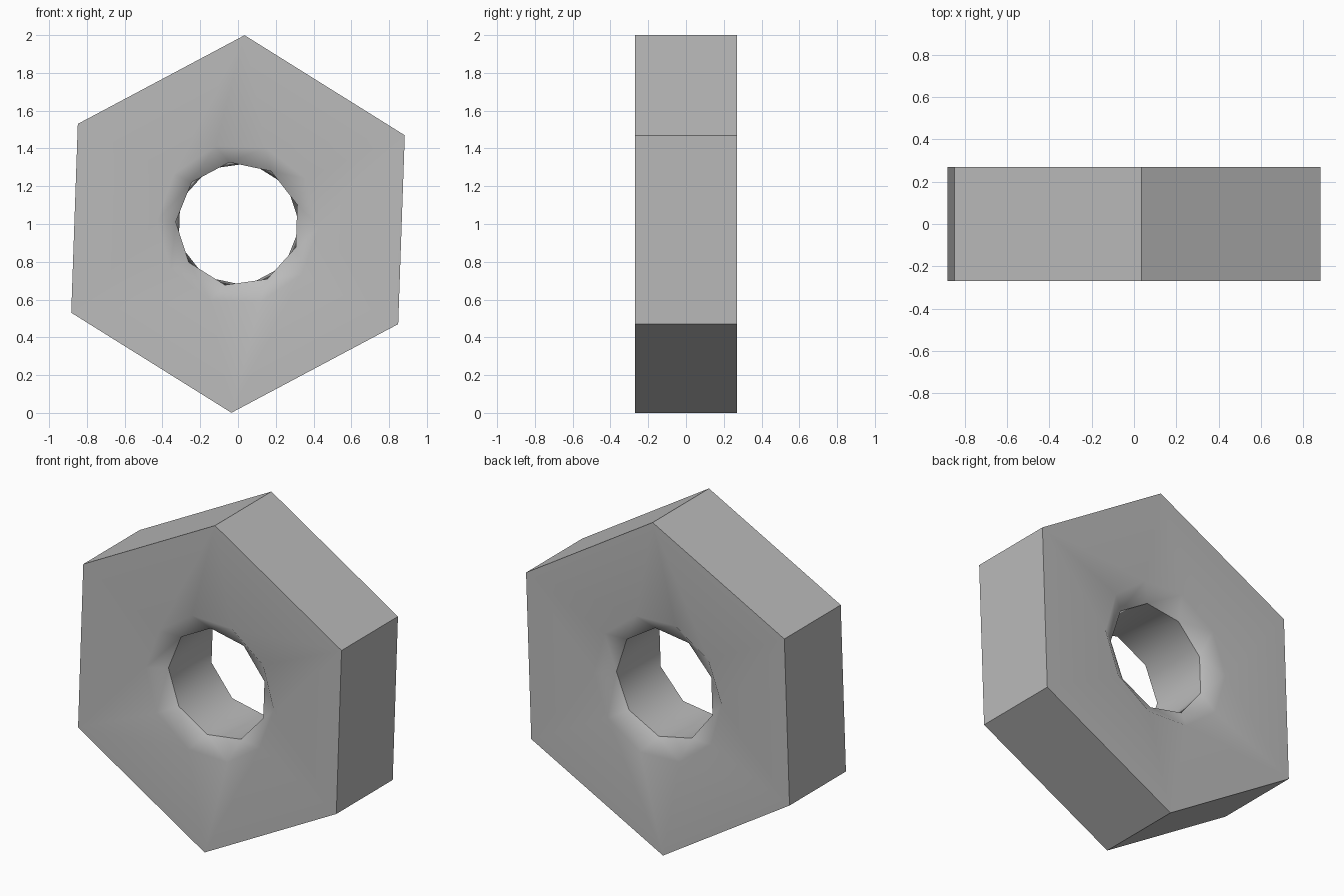
import bpy
import bmesh
from math import cos, sin, radians, pi

cube = bpy.data.objects.get("Cube")
if cube:
    bpy.data.objects.remove(cube, do_unlink=True)

HALF = 0.27      # half thickness
LIP = 0.195      # where the chamfer meets the bore

steel = bpy.data.materials.new("steel grey")
steel.use_nodes = True
grey = (0.5, 0.5, 0.5, 1)
steel.diffuse_color = grey
steel.node_tree.nodes["Principled BSDF"].inputs["Base Color"].default_value = grey

bm = bmesh.new()


def ring(sides, radius, start, y):
    """Regular polygon facing y, as (angle, vertex) pairs."""
    angles = [radians(start) + 2 * pi * k / sides for k in range(sides)]
    return [(a, bm.verts.new((radius * cos(a), y, 1 + radius * sin(a)))) for a in angles]


def zip_rings(a, b):
    """Join two rings of any side counts with a band of triangles."""
    a = a + [(a[0][0] + 2 * pi, a[0][1])]
    b = b + [(b[0][0] + 2 * pi, b[0][1])]
    i = j = 0
    while i < len(a) - 1 or j < len(b) - 1:
        step_a = j == len(b) - 1 or (i < len(a) - 1 and a[i + 1][0] <= b[j + 1][0])
        if step_a:
            bm.faces.new((a[i][1], a[i + 1][1], b[j][1]))
            i += 1
        else:
            bm.faces.new((a[i][1], b[j + 1][1], b[j][1]))
            j += 1


# Section from the front hexagon, through the chamfered bore, to the back hexagon
rings = [
    ring(6, 1.0, -32, -HALF),
    ring(10, 0.43, -2, -HALF),
    ring(9, 0.33, -22, -LIP),
    ring(9, 0.33, -2, LIP),
    ring(10, 0.43, -2, HALF),
    ring(6, 1.0, -32, HALF),
]
for k, current in enumerate(rings):
    zip_rings(current, rings[(k + 1) % len(rings)])
bmesh.ops.recalc_face_normals(bm, faces=bm.faces)

mesh = bpy.data.meshes.new("hex_nut")
bm.to_mesh(mesh)
bm.free()
mesh.materials.append(steel)
nut = bpy.data.objects.new("hex_nut", mesh)
bpy.context.collection.objects.link(nut)

# Soft chamfer, crisp hexagon and bore edges
bpy.ops.object.select_all(action="DESELECT")
nut.select_set(True)
bpy.context.view_layer.objects.active = nut
bpy.ops.object.shade_smooth_by_angle(angle=radians(48))
weighted = nut.modifiers.new("weighted_normals", "WEIGHTED_NORMAL")
weighted.keep_sharp = True
